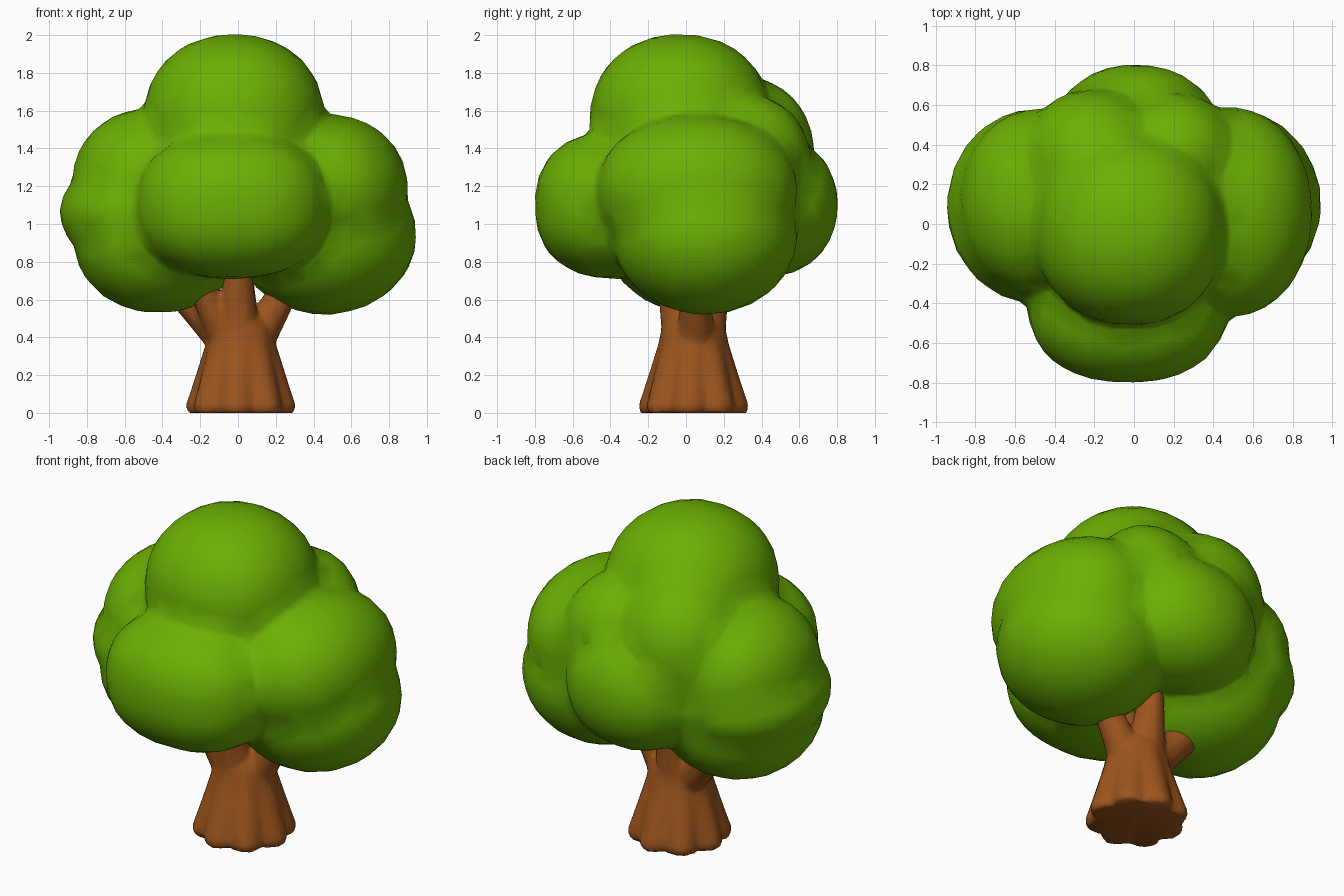
import bpy, bmesh, math
from mathutils import Vector, Matrix

cube = bpy.data.objects.get("Cube")
if cube:
    bpy.data.objects.remove(cube, do_unlink=True)


def make_material(name, color):
    mat = bpy.data.materials.new(name)
    mat.use_nodes = True
    mat.diffuse_color = color
    mat.node_tree.nodes["Principled BSDF"].inputs["Base Color"].default_value = color
    return mat


def make_object(name, bm, mat, voxel, smooth, ratio):
    """Fuse overlapping volumes into one soft, low-poly surface."""
    bmesh.ops.recalc_face_normals(bm, faces=bm.faces)
    mesh = bpy.data.meshes.new(name)
    bm.to_mesh(mesh)
    bm.free()
    obj = bpy.data.objects.new(name, mesh)
    bpy.context.collection.objects.link(obj)
    mesh.materials.append(mat)
    fuse = obj.modifiers.new("fuse", 'REMESH')
    fuse.mode = 'VOXEL'
    fuse.voxel_size = voxel
    fuse.use_smooth_shade = True
    soften = obj.modifiers.new("soften", 'SMOOTH')
    soften.factor = 0.5
    soften.iterations = smooth
    reduce = obj.modifiers.new("reduce", 'DECIMATE')
    reduce.ratio = ratio
    mesh.shade_smooth()


def add_lobe(bm, center, radii, power):
    """Ellipsoid that grows boxier as the power rises above two."""
    ball = bmesh.ops.create_icosphere(bm, subdivisions=4, radius=1)
    for v in ball["verts"]:
        d = v.co.normalized()
        d /= sum(abs(c) ** power for c in d) ** (1 / power)
        v.co = Vector(center) + Vector(c * r for c, r in zip(d, radii))


def add_limb(bm, start, end, r1, r2):
    """Tapered tube between two points."""
    a, b = Vector(start), Vector(end)
    turn = (b - a).to_track_quat('Z', 'Y').to_matrix().to_4x4()
    bmesh.ops.create_cone(bm, cap_ends=True, segments=12, radius1=r1, radius2=r2,
                          depth=(b - a).length,
                          matrix=Matrix.Translation((a + b) / 2) @ turn)


green = make_material("leaf green", (0.148, 0.43, 0.001, 1))
brown = make_material("bark brown", (0.335, 0.09, 0.012, 1))

# Leaf crown: one large clump per side, a top clump and shoulders
bm = bmesh.new()
lobes = [
    ((-0.02, -0.03, 1.55), (0.48, 0.48, 0.455), 2.15),   # top
    ((-0.2, 0.3, 1.36), (0.37, 0.38, 0.42), 2.1),        # back shoulders
    ((0.2, 0.33, 1.32), (0.33, 0.33, 0.36), 2.1),
    ((-0.03, -0.37, 1.1), (0.51, 0.43, 0.39), 2.35),     # front
    ((0.01, 0.43, 1.1), (0.43, 0.375, 0.38), 2.1),       # back
    ((0.47, 0.06, 1.18), (0.43, 0.53, 0.4), 2.1),        # left upper and lower
    ((0.46, 0.1, 0.94), (0.485, 0.49, 0.42), 2),
    ((-0.47, 0.11, 1.2), (0.41, 0.47, 0.41), 2.1),       # right upper, middle, lower
    ((-0.5, 0.09, 1.06), (0.445, 0.49, 0.3), 2),
    ((-0.42, 0.06, 0.93), (0.45, 0.48, 0.4), 2.1),
    ((0, 0.02, 1.2), (0.5, 0.5, 0.42), 2.1),             # core
]
for center, radii, power in lobes:
    add_lobe(bm, center, radii, power)
make_object("leaf_crown", bm, green, 0.03, 3, 0.08)

# Trunk: lofted rings with root flutes that fade upwards
bm = bmesh.new()
SIDES = 48
profile = [(0, 0.265), (0.04, 0.275), (0.1, 0.257), (0.22, 0.222),
           (0.36, 0.182), (0.45, 0.165), (0.52, 0.12)]
rings = []
for z, radius in profile:
    flute = 0.09 * max(0, 1 - z / 0.5)
    ring = []
    for i in range(SIDES):
        a = math.tau * i / SIDES
        r = radius * (1.02 + flute * (2 * abs(math.cos(4 * a + 0.5)) - 1.4))
        ring.append(bm.verts.new((0.015 + r * math.cos(a), 0.04 + r * math.sin(a), z)))
    rings.append(ring)
for low, high in zip(rings, rings[1:]):
    for i in range(SIDES):
        j = (i + 1) % SIDES
        bm.faces.new((low[i], low[j], high[j], high[i]))
bm.faces.new(rings[0][::-1])
bm.faces.new(rings[-1])

# Branches fanning out into the crown
for start, end, r1, r2 in [
    ((0.0, -0.01, 0.4), (0.0, -0.11, 0.88), 0.12, 0.055),
    ((0.09, 0.05, 0.38), (0.37, 0.06, 0.86), 0.105, 0.055),
    ((-0.07, 0.0, 0.4), (-0.28, -0.1, 0.86), 0.09, 0.055),
    ((-0.05, 0.07, 0.38), (-0.4, 0.13, 0.76), 0.11, 0.08),
    ((0.0, 0.09, 0.4), (0.01, 0.19, 0.88), 0.12, 0.055),
]:
    add_limb(bm, start, end, r1, r2)
make_object("trunk", bm, brown, 0.016, 2, 0.2)
